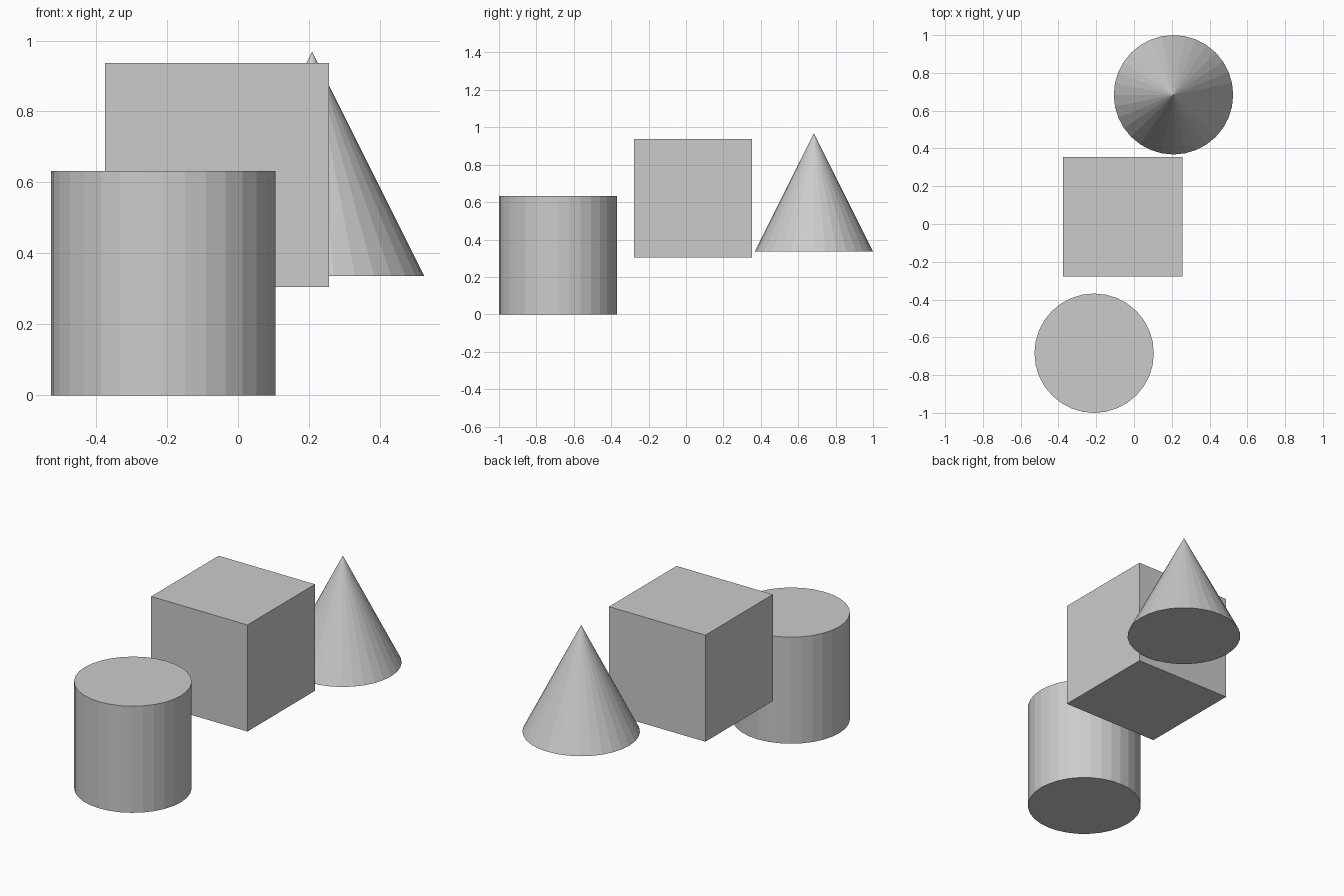
import bpy

if "Cube" in bpy.data.objects:
    bpy.data.objects.remove(bpy.data.objects["Cube"])

S = 0.632      # common size of all three solids
R = S / 2


def finish(name):
    obj = bpy.context.object
    obj.name = name
    obj.data.name = name


# Cylinder standing on the ground at the front
bpy.ops.mesh.primitive_cylinder_add(vertices=32, radius=R, depth=S,
                                    location=(-0.211, -0.684, R))
finish("cylinder")

# Raised cube in the middle
bpy.ops.mesh.primitive_cube_add(size=S, location=(-0.059, 0.038, 0.305 + R))
finish("cube")

# Raised cone at the back
bpy.ops.mesh.primitive_cone_add(vertices=32, radius1=R, radius2=0, depth=S,
                                location=(0.209, 0.684, 0.336 + R))
finish("cone")
